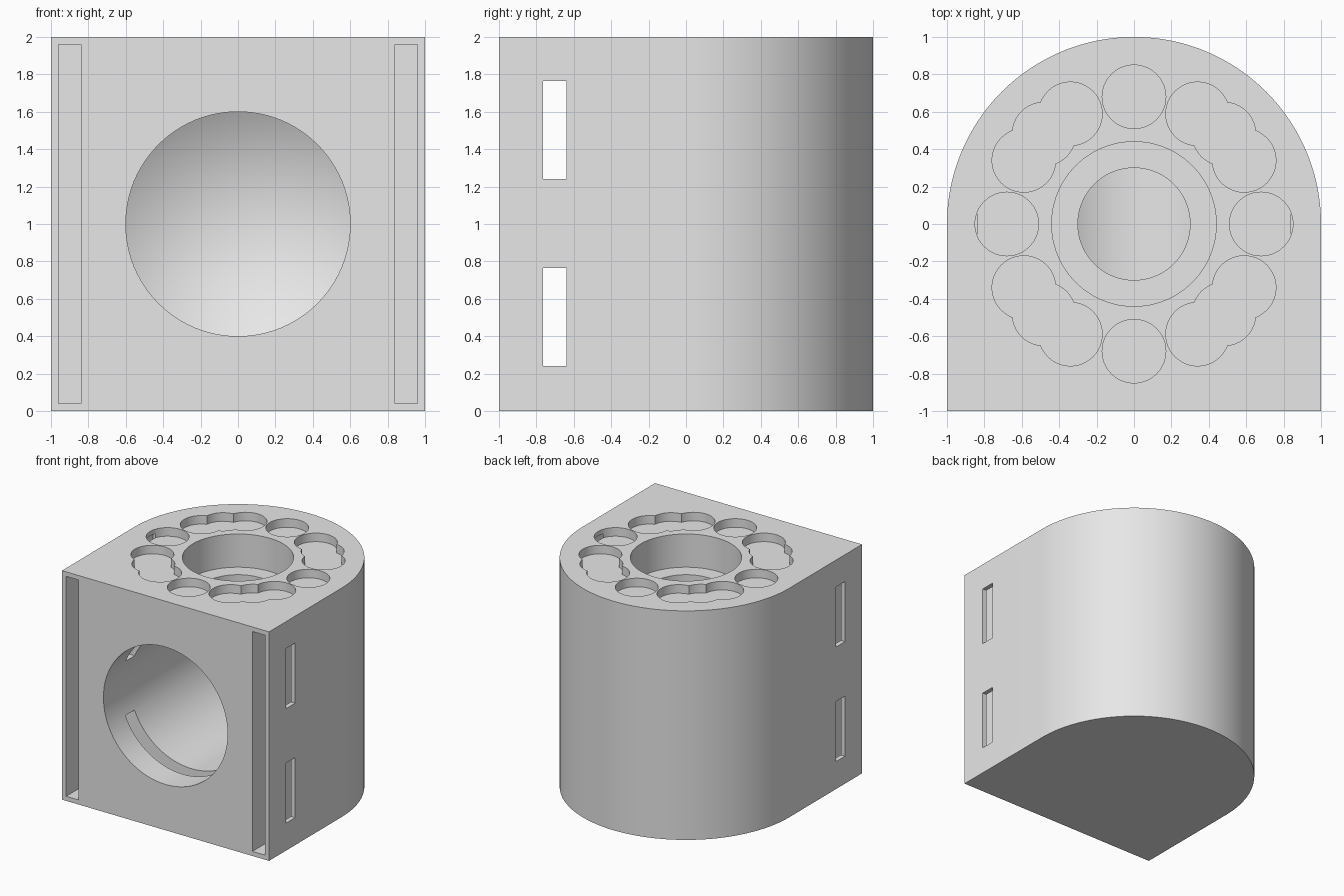
import bpy, bmesh, math
from mathutils import Matrix, Vector

SEG = 96

cube = bpy.data.objects.get("Cube")
if cube:
    bpy.data.objects.remove(cube, do_unlink=True)

# Single plain grey
grey = bpy.data.materials.new("plain_grey")
grey.use_nodes = True
grey.diffuse_color = (0.8, 0.8, 0.8, 1)
grey.node_tree.nodes["Principled BSDF"].inputs["Base Color"].default_value = (0.8, 0.8, 0.8, 1)


def make(name, bm):
    bmesh.ops.recalc_face_normals(bm, faces=bm.faces)
    mesh = bpy.data.meshes.new(name)
    bm.to_mesh(mesh)
    bm.free()
    mesh.materials.append(grey)
    obj = bpy.data.objects.new(name, mesh)
    bpy.context.collection.objects.link(obj)
    return obj


def box(name, lo, hi):
    bm = bmesh.new()
    lo, hi = Vector(lo), Vector(hi)
    bmesh.ops.create_cube(bm, size=1, matrix=Matrix.Translation((lo + hi) / 2)
                          @ Matrix.Diagonal((*(hi - lo), 1)))
    return make(name, bm)


def drill(name, x, y, radius, bottom, top=2.1, seg=SEG):
    bm = bmesh.new()
    bmesh.ops.create_cone(bm, cap_ends=True, segments=seg, radius1=radius, radius2=radius,
                          depth=top - bottom,
                          matrix=Matrix.Translation((x, y, (top + bottom) / 2)))
    return make(name, bm)


def chamber_cutter(radius, start, shoulder, tip):
    # Round bore along y that ends in a cone
    bm = bmesh.new()
    rings = []
    for y in (start, shoulder):
        rings.append([bm.verts.new((radius * math.cos(a), y, 1 + radius * math.sin(a)))
                      for a in (math.tau * i / SEG for i in range(SEG))])
    apex = bm.verts.new((0, tip, 1))
    bm.faces.new(rings[0])
    for i in range(SEG):
        j = (i + 1) % SEG
        bm.faces.new((rings[0][i], rings[0][j], rings[1][j], rings[1][i]))
        bm.faces.new((rings[1][i], rings[1][j], apex))
    return make("chamber_cutter", bm)


def cut(target, cutter):
    cutter.hide_render = True
    mod = target.modifiers.new("cut", "BOOLEAN")
    mod.operation = "DIFFERENCE"
    mod.solver = "EXACT"
    mod.object = cutter
    bpy.context.view_layer.objects.active = target
    bpy.ops.object.modifier_apply(modifier=mod.name)
    bpy.data.objects.remove(cutter, do_unlink=True)


# Housing block: square front, half-round back
bm = bmesh.new()
outline = [(-1, -1), (1, -1)]
outline += [(math.cos(math.pi * i / SEG), math.sin(math.pi * i / SEG)) for i in range(SEG + 1)]
face = bm.faces.new([bm.verts.new((x, y, 0)) for x, y in outline])
top = bmesh.ops.extrude_face_region(bm, geom=[face])["geom"]
bmesh.ops.translate(bm, vec=(0, 0, 2), verts=[v for v in top if isinstance(v, bmesh.types.BMVert)])
housing = make("housing", bm)

# Front bore, stepped top hole
cut(housing, chamber_cutter(0.6, -1.1, 0.45, 0.8))
cut(housing, drill("counterbore", 0, 0, 0.44, 1.71))
cut(housing, drill("centre_hole", 0, 0, 0.3, 1.2))

# Tall channels in the front, beside the bore
for side in (-1, 1):
    xs = sorted((side * 0.84, side * 0.96))
    cut(housing, box("channel", (xs[0], -1.1, 0.04), (xs[1], 0.2, 1.96)))

# Strap slots running from side to side
for z in (0.24, 1.24):
    cut(housing, box("strap_slot", (-1.1, -0.765, z), (1.1, -0.64, z + 0.525)))

# Ring of shallow round pockets, overlapping on the diagonals
angles = sorted(set(range(0, 360, 30)) | set(range(0, 360, 45)))
for deg in angles:
    a = math.radians(deg)
    cut(housing, drill("pocket", 0.68 * math.cos(a), 0.68 * math.sin(a), 0.17, 1.925, seg=48))

# Smooth round walls, sharp edges kept
bpy.ops.object.select_all(action="DESELECT")
housing.select_set(True)
bpy.context.view_layer.objects.active = housing
bpy.ops.object.shade_smooth_by_angle(angle=math.radians(30))
